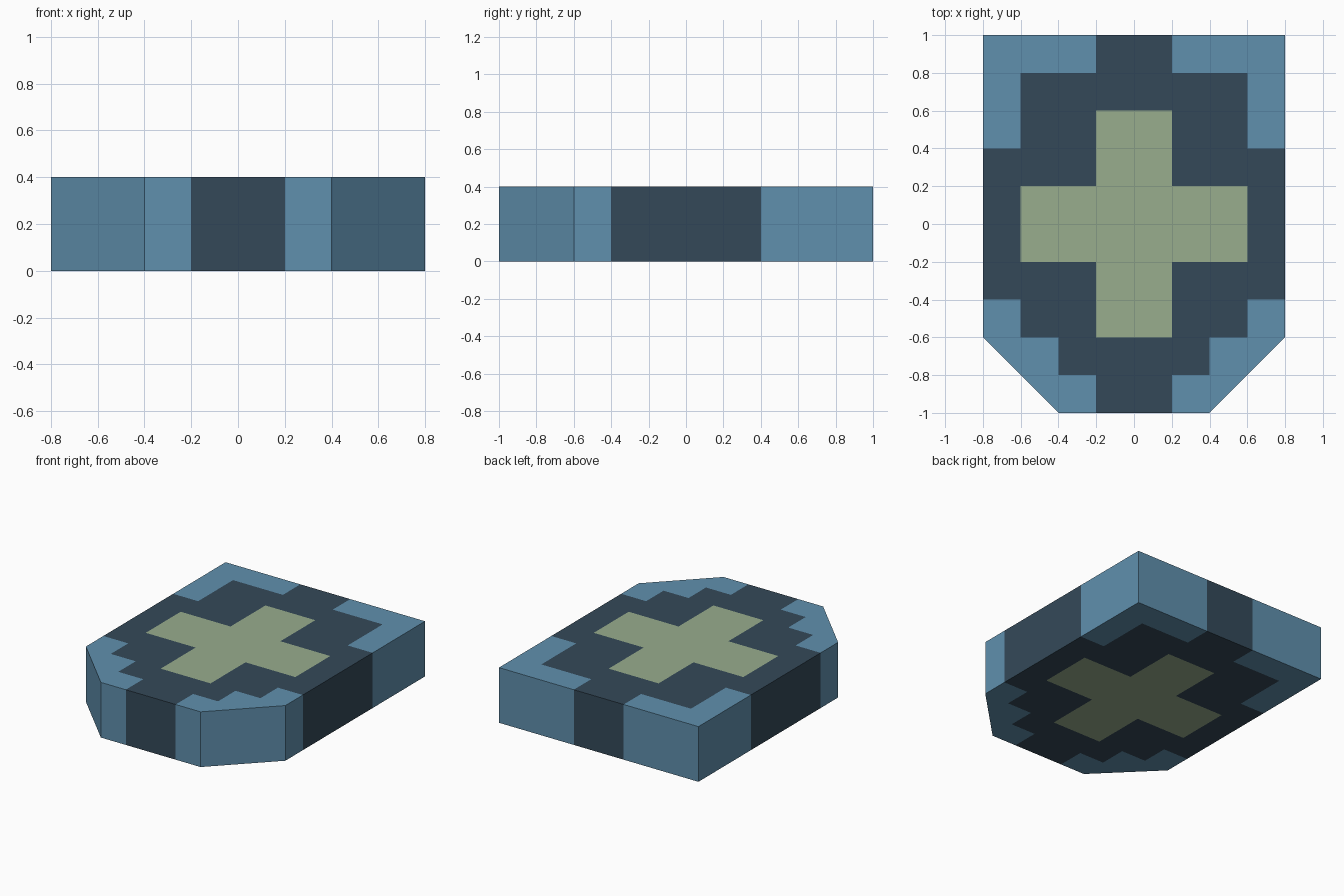
import bpy, bmesh, math
from mathutils import Matrix, Vector

if "Cube" in bpy.data.objects:
    bpy.data.objects.remove(bpy.data.objects["Cube"])

HEIGHT = 0.4


def material(name, srgb):
    lin = [((c / 255 + 0.055) / 1.055) ** 2.4 for c in srgb]
    m = bpy.data.materials.new(name)
    m.diffuse_color = (*lin, 1)
    m.use_nodes = True
    m.node_tree.nodes["Principled BSDF"].inputs["Base Color"].default_value = m.diffuse_color
    return m


def region(p):
    """Colour slot for a point on the plan: 0 blue rim, 1 dark border, 2 green cross."""
    x, y = abs(p.x), p.y
    if (x < 0.6 and abs(y) < 0.2) or (x < 0.2 and abs(y) < 0.6):
        return 2
    if (x < 0.2 or abs(y) < 0.4 or (x < 0.6 and -0.6 < y < 0.8)
            or (x < 0.4 and -0.8 < y < 0)):
        return 1
    return 0


# Plan: grid of 0.2 unit cells
bm = bmesh.new()
bmesh.ops.create_grid(bm, x_segments=8, y_segments=10, size=1,
                      matrix=Matrix.Diagonal((0.8, 1, 1, 1)))

# Clip the two front corners
for s in (-1, 1):
    bmesh.ops.bisect_plane(bm, geom=bm.verts[:] + bm.edges[:] + bm.faces[:], dist=1e-4,
                           plane_co=(s * 0.8, -0.6, 0), plane_no=(s, -1, 0),
                           clear_outer=True)

# Raise to full thickness
ext = bmesh.ops.extrude_face_region(bm, geom=bm.faces[:], use_keep_orig=True)
top = [v for v in ext["geom"] if isinstance(v, bmesh.types.BMVert)]
bmesh.ops.translate(bm, verts=top, vec=Vector((0, 0, HEIGHT)))
bmesh.ops.recalc_face_normals(bm, faces=bm.faces[:])

# Colour by plan region, then merge cells of the same colour
for f in bm.faces:
    f.material_index = region(f.calc_center_median())
bmesh.ops.dissolve_limit(bm, angle_limit=math.radians(1), verts=bm.verts[:],
                         edges=bm.edges[:], delimit={'MATERIAL'})

mesh = bpy.data.meshes.new("shield_plate")
bm.to_mesh(mesh)
bm.free()
for name, rgb in (("steel blue", (96, 144, 174)), ("dark slate", (52, 73, 89)),
                  ("sage green", (152, 173, 141))):
    mesh.materials.append(material(name, rgb))
plate = bpy.data.objects.new("shield_plate", mesh)
bpy.context.collection.objects.link(plate)
